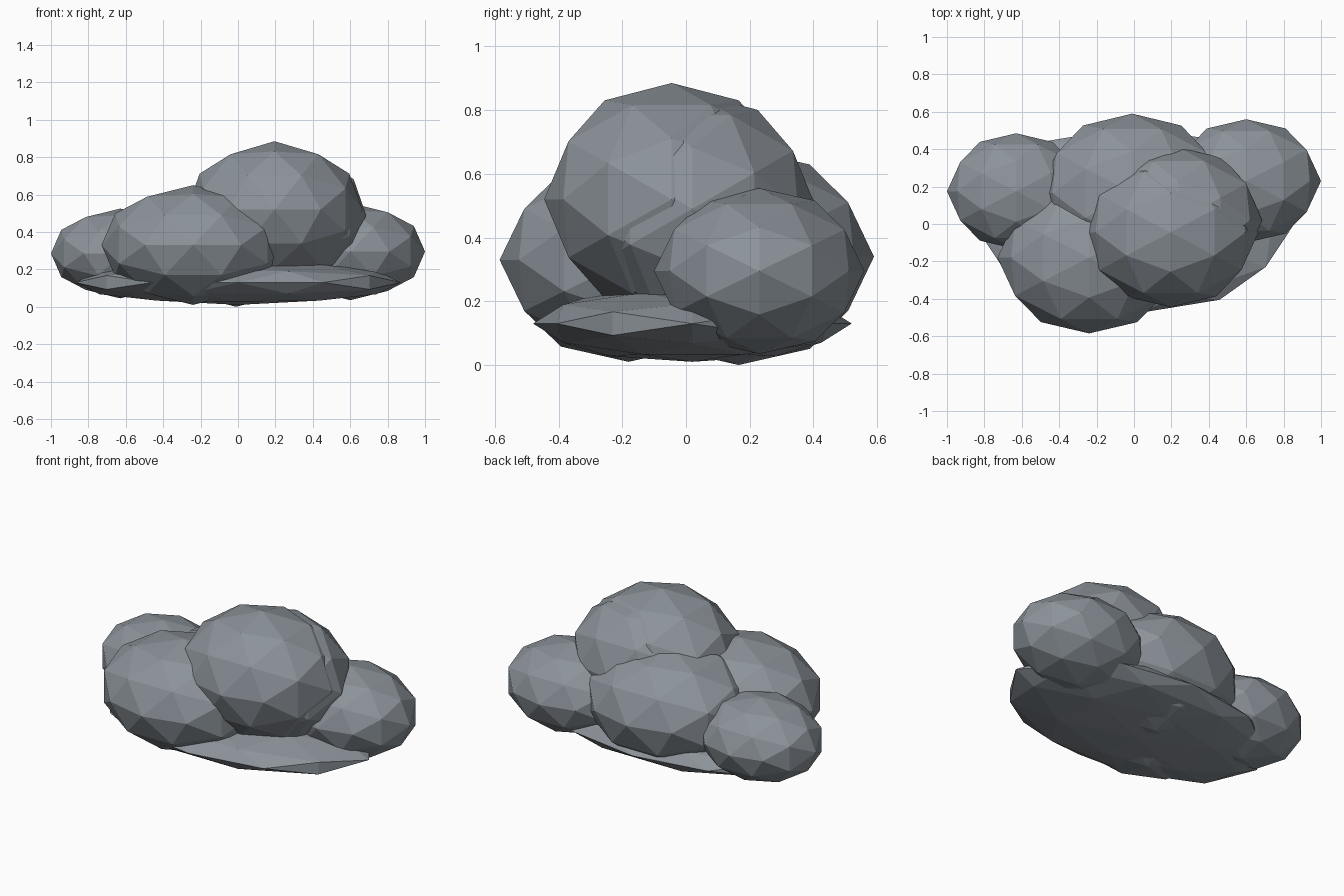
import bpy
import bmesh
from mathutils import Vector

if "Cube" in bpy.data.objects:
    bpy.data.objects.remove(bpy.data.objects["Cube"])

# One slate grey for the whole cloud
grey = bpy.data.materials.new("storm_grey")
grey.diffuse_color = (0.26, 0.29, 0.32, 1.0)
grey.use_nodes = True
grey.node_tree.nodes["Principled BSDF"].inputs["Base Color"].default_value = grey.diffuse_color

PHI = (1 + 5 ** 0.5) / 2


def puff(name, center, radii):
    """Faceted ball: golden-rectangle icosahedron, split once, then stretched."""
    bm = bmesh.new()
    for a in (-1, 1):
        for b in (-PHI, PHI):
            for co in ((a, b, 0), (0, a, b), (b, 0, a)):
                bm.verts.new(co)
    bmesh.ops.convex_hull(bm, input=bm.verts[:])
    bmesh.ops.subdivide_edges(bm, edges=bm.edges[:], cuts=1, use_grid_fill=True)
    bmesh.ops.triangulate(bm, faces=bm.faces[:])
    for v in bm.verts:
        n = v.co.normalized()
        v.co = Vector([n[i] * radii[i] for i in range(3)])
    bmesh.ops.recalc_face_normals(bm, faces=bm.faces[:])
    mesh = bpy.data.meshes.new(name)
    bm.to_mesh(mesh)
    bm.free()
    mesh.materials.append(grey)
    obj = bpy.data.objects.new(name, mesh)
    obj.location = center
    bpy.context.collection.objects.link(obj)
    return obj


# Flat underside
puff("cloud_base", (0.0, 0.02, 0.13), (0.87, 0.50, 0.12))
# Side puffs
puff("left_puff", (-0.63, 0.175, 0.285), (0.37, 0.31, 0.24))
puff("right_puff", (0.60, 0.23, 0.295), (0.40, 0.33, 0.26))
# Front and back puffs
puff("front_puff", (-0.24, -0.18, 0.33), (0.49, 0.405, 0.32))
puff("back_puff", (-0.01, 0.165, 0.34), (0.50, 0.425, 0.34))
# Crown, made of two nearly coincident puffs
puff("top_puff", (0.195, -0.045, 0.52), (0.47, 0.40, 0.365))
puff("top_puff_rear", (0.24, 0.02, 0.49), (0.445, 0.39, 0.365))
